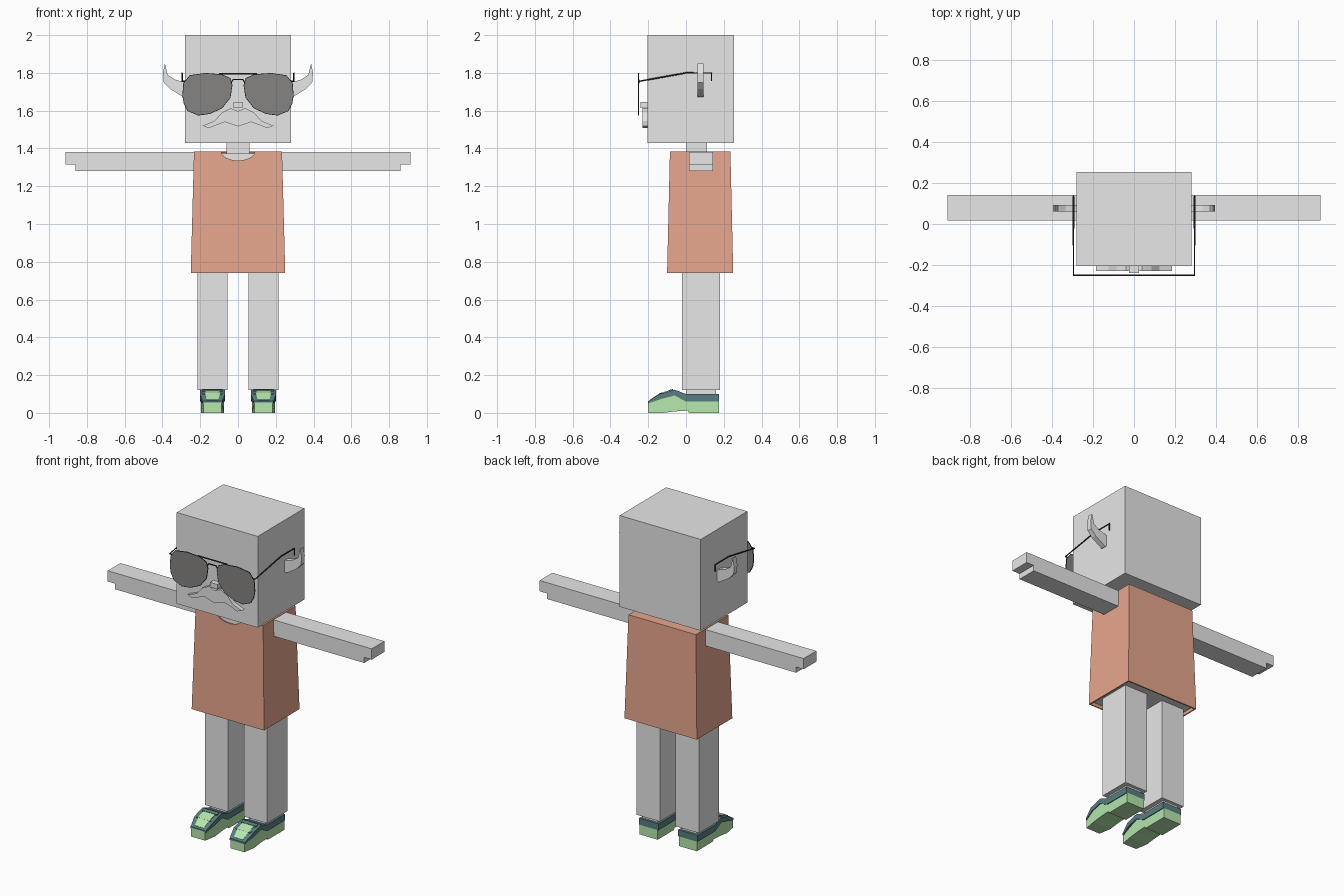
import bpy
import bmesh

cube = bpy.data.objects.get("Cube")
if cube:
    bpy.data.objects.remove(cube, do_unlink=True)


def material(name, rgb):
    m = bpy.data.materials.new(name)
    m.diffuse_color = (*rgb, 1)
    m.use_nodes = True
    node = next(n for n in m.node_tree.nodes if n.type == 'BSDF_PRINCIPLED')
    node.inputs["Base Color"].default_value = (*rgb, 1)
    return m


GRAY = material("pale gray", (0.8, 0.8, 0.8))
ORANGE = material("salmon orange", (0.81, 0.39, 0.27))
GREEN = material("mint green", (0.47, 0.80, 0.42))
TEAL = material("dark teal", (0.10, 0.21, 0.22))
LENS = material("smoky lens", (0.24, 0.23, 0.22))
WIRE = material("black wire", (0.03, 0.03, 0.03))


def finish(name, bm, mat):
    bmesh.ops.recalc_face_normals(bm, faces=bm.faces)
    mesh = bpy.data.meshes.new(name)
    bm.to_mesh(mesh)
    bm.free()
    mesh.materials.append(mat)
    ob = bpy.data.objects.new(name, mesh)
    bpy.context.collection.objects.link(ob)
    return ob


def loft(name, lower, upper, mat, open_bottom=False):
    """Four-sided block between two rectangles (x0, x1, y0, y1, z)."""
    bm = bmesh.new()
    rings = []
    for x0, x1, y0, y1, z in (lower, upper):
        corners = ((x0, y0), (x1, y0), (x1, y1), (x0, y1))
        rings.append([bm.verts.new((x, y, z)) for x, y in corners])
    a, b = rings
    for i in range(4):
        j = (i + 1) % 4
        bm.faces.new((a[i], a[j], b[j], b[i]))
    bm.faces.new(b)
    if not open_bottom:
        bm.faces.new(a[::-1])
    return finish(name, bm, mat)


def box(name, x0, x1, y0, y1, z0, z1, mat):
    return loft(name, (x0, x1, y0, y1, z0), (x0, x1, y0, y1, z1), mat)


def prism(name, points, place, lo, hi, mat):
    """Extrude a 2D outline; place(u, v, depth) gives the 3D position."""
    bm = bmesh.new()
    a, b = [[bm.verts.new(place(u, v, d)) for u, v in points] for d in (lo, hi)]
    bm.faces.new(a)
    bm.faces.new(b[::-1])
    for i in range(len(a)):
        j = (i + 1) % len(a)
        bm.faces.new((a[i], a[j], b[j], b[i]))
    return finish(name, bm, mat)


def wire(name, points, cyclic=False, radius=0.004):
    curve = bpy.data.curves.new(name, 'CURVE')
    curve.dimensions = '3D'
    curve.bevel_depth = radius
    curve.bevel_resolution = 1
    curve.use_fill_caps = True
    spline = curve.splines.new('POLY')
    spline.points.add(len(points) - 1)
    for p, co in zip(spline.points, points):
        p.co = (*co, 1)
    spline.use_cyclic_u = cyclic
    curve.materials.append(WIRE)
    ob = bpy.data.objects.new(name, curve)
    bpy.context.collection.objects.link(ob)


# Head, neck, nose
box("head", -0.28, 0.28, -0.205, 0.255, 1.43, 2.0, GRAY)
box("neck", -0.06, 0.06, 0.0, 0.11, 1.36, 1.44, GRAY)
box("nose", -0.025, 0.025, -0.24, -0.2, 1.615, 1.645, GRAY)

# Body inside an open shirt with a scooped neckline
t = 0.014
loft("body", (-0.25 + t, 0.25 - t, -0.1 + t, 0.25 - t, 0.755),
     (-0.233 + t, 0.233 - t, -0.085 + t, 0.235 - t, 1.372), GRAY)
shirt = loft("shirt", (-0.25, 0.25, -0.1, 0.25, 0.74),
             (-0.233, 0.233, -0.085, 0.235, 1.385), ORANGE, True)
bm = bmesh.new()
bmesh.ops.create_uvsphere(bm, u_segments=24, v_segments=12, radius=1)
bmesh.ops.scale(bm, vec=(0.09, 0.13, 0.05), verts=bm.verts)
bmesh.ops.translate(bm, vec=(0, -0.08, 1.386), verts=bm.verts)
cutter = finish("neckline_cutter", bm, ORANGE)
cutter.hide_render = True
solid = shirt.modifiers.new("cloth", 'SOLIDIFY')
solid.thickness = 0.011
solid.offset = -1
cut = shirt.modifiers.new("neckline", 'BOOLEAN')
cut.operation = 'DIFFERENCE'
cut.object = cutter
cut.solver = 'EXACT'
bpy.context.view_layer.objects.active = shirt
for mod in ("cloth", "neckline"):
    bpy.ops.object.modifier_apply(modifier=mod)
bpy.data.objects.remove(cutter, do_unlink=True)

# Outlines in half-model coordinates
ARM = [(0.21, 1.28), (0.86, 1.28), (0.86, 1.315), (0.912, 1.315),
       (0.912, 1.382), (0.21, 1.382)]
EAR = [(0.27, 1.685), (0.29, 1.672), (0.36, 1.715), (0.393, 1.75),
       (0.397, 1.80), (0.387, 1.85), (0.372, 1.79), (0.335, 1.765), (0.27, 1.745)]
AVIATOR = [(0.292, 1.68), (0.287, 1.745), (0.255, 1.785), (0.175, 1.797),
           (0.085, 1.79), (0.042, 1.77), (0.032, 1.735), (0.042, 1.67),
           (0.085, 1.615), (0.15, 1.585), (0.21, 1.577), (0.265, 1.60), (0.285, 1.64)]
SOLE = [(-0.2, 0), (-0.12, 0), (-0.06, 0.008), (0.01, 0.012), (0.015, 0),
        (0.175, 0), (0.175, 0.062), (0, 0.062), (-0.06, 0.1), (-0.13, 0.082), (-0.2, 0.055)]
UPPER = [(-0.2, 0.05), (-0.2, 0.062), (-0.14, 0.1), (-0.06, 0.123), (0, 0.1),
         (0.175, 0.1), (0.175, 0.06), (0, 0.06), (-0.06, 0.092), (-0.13, 0.074)]
TONGUE = [(-0.19, 0.05), (-0.19, 0.07), (-0.14, 0.104), (-0.07, 0.125), (-0.07, 0.08)]

for side, s in (("left", 1), ("right", -1)):
    def flat(x, z, y):
        return (s * x, y, z)

    def shoe(y, z, x):
        # Shoe cross-section narrows towards the toe
        width = 0.78 if y < -0.18 else 1
        return (s * (0.135 + x * width), y, z)

    prism(side + "_arm", ARM, flat, 0.017, 0.142, GRAY)
    prism(side + "_ear", EAR, flat, 0.06, 0.092, GRAY)
    # Leg, ankle and shoe
    x0, x1 = sorted((s * 0.055, s * 0.215))
    box(side + "_leg", x0, x1, -0.02, 0.18, 0.12, 0.76, GRAY)
    x0, x1 = sorted((s * 0.083, s * 0.187))
    box(side + "_ankle", x0, x1, 0.0, 0.16, 0.08, 0.125, GRAY)
    prism(side + "_shoe_sole", SOLE, shoe, -0.062, 0.062, GREEN)
    prism(side + "_shoe_upper", UPPER, shoe, -0.067, 0.067, TEAL)
    prism(side + "_shoe_tongue", TONGUE, shoe, -0.04, 0.04, GREEN)
    for y, z in ((-0.145, 0.09), (-0.09, 0.11)):
        strap = [(y, z), (y + 0.022, z + 0.008), (y + 0.022, z + 0.017), (y, z + 0.011)]
        prism(side + "_shoe_strap", strap, shoe, -0.052, 0.052, TEAL)
    # Lens, rim and temple
    prism(side + "_lens", AVIATOR, flat, -0.254, -0.249, LENS)
    wire(side + "_rim", [flat(x, z, -0.251) for x, z in AVIATOR], True, 0.003)
    wire(side + "_temple", [flat(0.28, 1.755, -0.251), flat(0.296, 1.755, -0.251),
                            flat(0.296, 1.80, 0.0), flat(0.296, 1.80, 0.135),
                            flat(0.296, 1.758, 0.135)])

# Bridges of the glasses
wire("top_bridge", [(-0.1, -0.251, 1.795), (0.1, -0.251, 1.795)])
wire("nose_bridge", [(-0.04, -0.251, 1.745), (-0.025, -0.251, 1.765),
                     (0.025, -0.251, 1.765), (0.04, -0.251, 1.745)])

# Moustache, outlined on one side and mirrored
top = [(0, 1.597), (0.04, 1.613), (0.085, 1.59), (0.125, 1.545), (0.187, 1.52)]
low = [(0.155, 1.508), (0.07, 1.54), (0, 1.517)]
half = top + low
outline = half + [(-x, z) for x, z in half[-2:0:-1]]
prism("moustache", outline, lambda x, z, y: (x, y, z), -0.23, -0.2, GRAY)
